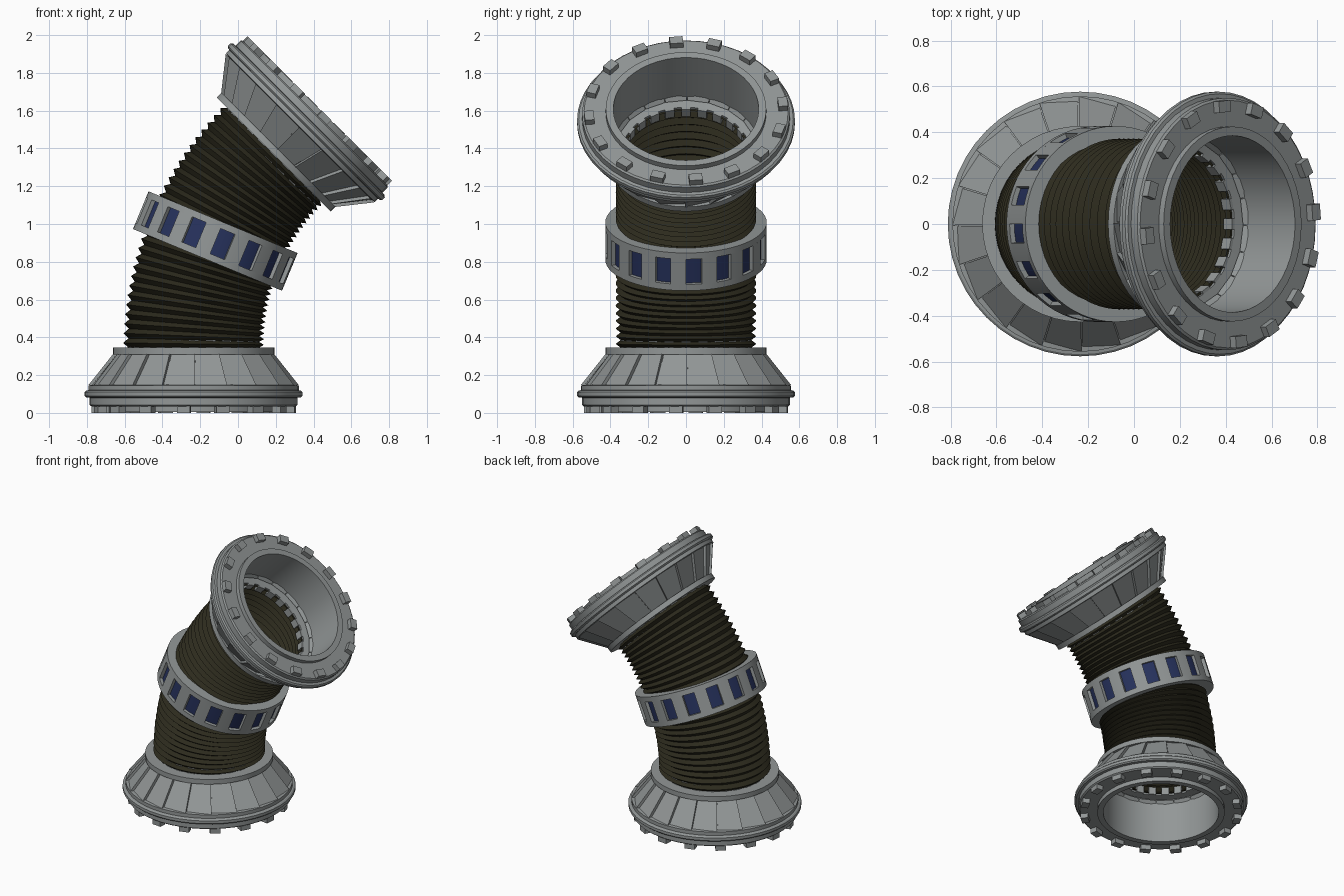
import bpy, bmesh, math
from mathutils import Matrix, Vector

if "Cube" in bpy.data.objects:
    bpy.data.objects.remove(bpy.data.objects["Cube"])

BASE_X, NECK, BEND_R, BEND = -0.235, 0.345, 1.447, math.radians(45)


def material(name, rgb):
    m = bpy.data.materials.new(name)
    m.diffuse_color = (*rgb, 1)
    m.use_nodes = True
    m.node_tree.nodes["Principled BSDF"].inputs["Base Color"].default_value = m.diffuse_color
    return m


GREY = material("grey metal", (0.29, 0.31, 0.31))
RUBBER = material("dark olive rubber", (0.025, 0.023, 0.012))
BLUE = material("navy glass", (0.02, 0.032, 0.11))


def polar(r, a, z):
    return Vector((r * math.cos(a), r * math.sin(a), z))


def finish(name, bm, mat, matrix=Matrix(), smooth=False):
    bmesh.ops.recalc_face_normals(bm, faces=bm.faces)
    me = bpy.data.meshes.new(name)
    bm.to_mesh(me)
    bm.free()
    me.transform(matrix)
    me.materials.append(mat)
    ob = bpy.data.objects.new(name, me)
    bpy.context.collection.objects.link(ob)
    if smooth:
        bpy.ops.object.select_all(action='DESELECT')
        ob.select_set(True)
        bpy.context.view_layer.objects.active = ob
        bpy.ops.object.shade_smooth_by_angle(angle=math.radians(30))
    return ob


def bridge(bm, rings):
    """Join a closed loop of closed vertex rings with quads."""
    n, k = len(rings), len(rings[0])
    for i in range(n):
        p, q = rings[i], rings[(i + 1) % n]
        for j in range(k):
            bm.faces.new((p[j], p[(j + 1) % k], q[(j + 1) % k], q[j]))


def lathe(bm, profile, steps=48):
    bridge(bm, [[bm.verts.new(polar(r, math.tau * i / steps, z)) for r, z in profile]
                for i in range(steps)])


def block(bm, a, width, r0, r1, z0, z1):
    """Box standing at angle a round the axis."""
    m = (Matrix.Rotation(a, 4, 'Z') @ Matrix.Translation(((r0 + r1) / 2, 0, (z0 + z1) / 2))
         @ Matrix.Diagonal((r1 - r0, width, z1 - z0, 1)))
    bmesh.ops.create_cube(bm, size=1, matrix=m)


def around(count, offset=0.0):
    return [offset + math.tau * i / count for i in range(count)]


def on_bend(t):
    """Frame on the bent centre line, t = 0..1."""
    a = BEND * t
    return (Matrix.Translation((BASE_X + BEND_R * (1 - math.cos(a)), 0,
                                NECK + BEND_R * math.sin(a)))
            @ Matrix.Rotation(a, 4, 'Y'))


# End flanges: turned body, shingled cone plates, face lugs and inner teeth
PROFILE = [(.385, .004), (.425, .004), (.425, .034), (.54, .034), (.55, .042), (.55, .08),
           (.568, .082), (.577, .09), (.577, .11), (.568, .118), (.557, .12), (.557, .145),
           (.53, .15), (.40, .31), (.427, .31), (.427, .345), (.34, .345), (.34, .332),
           (.385, .325)]


def flange(prefix, matrix):
    bm = bmesh.new()
    lathe(bm, PROFILE)
    finish(prefix + "_flange_body", bm, GREY, matrix, True)

    bm = bmesh.new()
    pitch = math.tau / 20
    for a in around(20):
        vs = []
        for da, lift in ((0.02, .004), (pitch + 0.01, .024)):
            for r, z in ((.532, .148), (.402, .312)):
                vs += [polar(r + lift, a + da, z), polar(r - .03, a + da, z)]
        v = [bm.verts.new(p) for p in vs]
        for f in ((0, 2, 6, 4), (1, 5, 7, 3), (0, 1, 3, 2), (4, 6, 7, 5),
                  (0, 4, 5, 1), (2, 3, 7, 6)):
            bm.faces.new([v[i] for i in f])
    finish(prefix + "_flange_cone_plates", bm, GREY, matrix)

    bm = bmesh.new()
    for a in around(16, -0.1):
        block(bm, a, .07, .49, .54, 0, .04)
    finish(prefix + "_flange_lugs", bm, GREY, matrix)

    bm = bmesh.new()
    for a in around(24):
        block(bm, a, .05, .325, .35, .332, .385)
    finish(prefix + "_flange_inner_teeth", bm, GREY, matrix)


flange("lower", Matrix.Translation((BASE_X, 0, 0)))
flange("upper", on_bend(1) @ Matrix.Translation((0, 0, NECK)) @ Matrix.Rotation(math.pi, 4, 'Y'))

# Ribbed bent hose with an inner skin
RIBS = 28
bm = bmesh.new()
rings = []
outer = [(i / (2 * RIBS), .372 if i % 2 else .346) for i in range(2 * RIBS + 1)]
inner = [(t, r - .018) for t, r in reversed(outer)]
for t, r in outer + inner:
    frame = on_bend(t)
    rings.append([bm.verts.new(frame @ polar(r, a, 0)) for a in around(48)])
bridge(bm, rings)
finish("ribbed_hose", bm, RUBBER, smooth=True)

# Middle collar: two bands joined by posts, with recessed windows between
mid = on_bend(0.5) @ Matrix.Translation((0, 0, .012))
for name, z0, z1 in (("lower", -.108, -.072), ("upper", .072, .108)):
    bm = bmesh.new()
    lathe(bm, [(.35, z0), (.427, z0), (.427, z1), (.35, z1)], 64)
    finish("collar_%s_band" % name, bm, GREY, mid, True)

bm = bmesh.new()
for a in around(16, 0.1 + math.pi / 16):
    # each post is a curved sector filling the gap between two windows
    angles = [a + d for d in (-.098, 0, .098)]
    sections = [[bm.verts.new(polar(r, b, z)) for r, z in
                 ((.38, -.073), (.427, -.073), (.427, .073), (.38, .073))] for b in angles]
    for p, q in zip(sections, sections[1:]):
        for j in range(4):
            bm.faces.new((p[j], p[(j + 1) % 4], q[(j + 1) % 4], q[j]))
    bm.faces.new(sections[0])
    bm.faces.new(sections[-1])
finish("collar_posts", bm, GREY, mid, True)

bm = bmesh.new()
lathe(bm, [(.375, -.08), (.405, -.08), (.405, .08), (.375, .08)], 64)
finish("collar_windows", bm, BLUE, mid, True)
